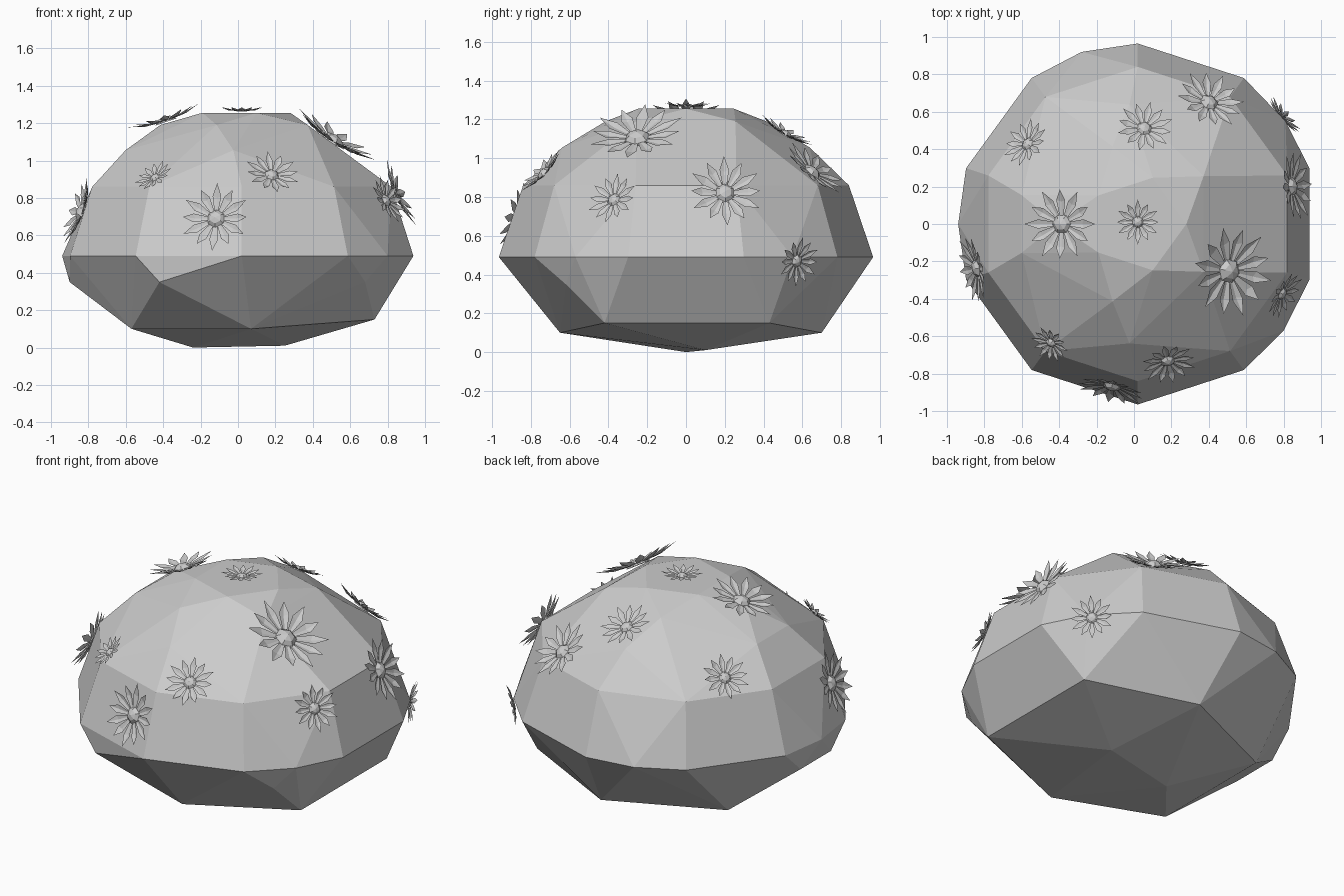
import bpy, bmesh
from math import cos, sin, radians, pi
from mathutils import Vector
from mathutils.bvhtree import BVHTree

if "Cube" in bpy.data.objects:
    bpy.data.objects.remove(bpy.data.objects["Cube"], do_unlink=True)

stone = bpy.data.materials.new("stone grey")
stone.use_nodes = True
grey = (0.6, 0.6, 0.6, 1)
stone.diffuse_color = grey
stone.node_tree.nodes["Principled BSDF"].inputs["Base Color"].default_value = grey

CENTRE = Vector((0.02, 0, 0.49))


def make_object(name, bm):
    mesh = bpy.data.meshes.new(name)
    bm.to_mesh(mesh)
    mesh.materials.append(stone)
    obj = bpy.data.objects.new(name, mesh)
    bpy.context.collection.objects.link(obj)
    return obj


def ring(radius, z, angles):
    return [(CENTRE.x + radius * cos(radians(a)), radius * sin(radians(a)), z) for a in angles]


# Faceted boulder: hull of stacked rings with an uneven underside
points = ring(0.26, 1.255, range(0, 360, 72))
points += ring(0.435, 1.19, range(36, 360, 72))
points += ring(0.64, 1.055, (94, 166, 194, 266))
points += ring(0.84, 0.86, range(18, 360, 36))
points += ring(0.965, 0.49, range(18, 360, 36))
points += [(-0.94, 0, 0.49), (0.8, -0.57, 0.49), (0.81, 0.55, 0.49), (-0.28, 0.92, 0.49)]
points += [(-0.42, -0.81, 0.35), (-0.9, -0.15, 0.35), (-0.9, 0.15, 0.35), (0.68, -0.62, 0.35)]
points += [(0.73, -0.42, 0.15), (0.73, 0.43, 0.15), (0.07, -0.65, 0.1), (0.1, 0.7, 0.1),
           (-0.57, -0.4, 0.1), (-0.57, 0.4, 0.1), (-0.24, 0, 0), (0.25, 0.1, 0.01)]

bm = bmesh.new()
for p in points:
    bm.verts.new(p)
hull = bmesh.ops.convex_hull(bm, input=bm.verts[:])
loose = {g for g in hull["geom_interior"] + hull["geom_unused"] if isinstance(g, bmesh.types.BMVert)}
bmesh.ops.delete(bm, geom=list(loose), context="VERTS")
bmesh.ops.recalc_face_normals(bm, faces=bm.faces[:])
surface = BVHTree.FromBMesh(bm)
make_object("boulder", bm)
bm.free()


# Flower pieces, one unit in radius, facing up
def build_petals(count=12):
    bm = bmesh.new()
    for i in range(count):
        turn = 2 * pi * i / count
        reach = 1 if i % 2 else 0.92

        def at(r, side, z):
            return bm.verts.new((r * cos(turn) - side * sin(turn),
                                 r * sin(turn) + side * cos(turn), z))

        base, fold, tip = at(0.22, 0, 0.04), at(0.6, 0, 0.07), at(reach, 0, 0.2)
        for s in (-1, 1):
            root, edge = at(0.24, s * 0.06, 0.05), at(0.64, s * 0.125, 0.12)
            for corners in ((base, root, edge, fold), (fold, edge, tip)):
                bm.faces.new(corners if s < 0 else corners[::-1])
    return bm


def build_heart():
    bm = bmesh.new()
    bmesh.ops.create_cone(bm, cap_ends=True, segments=6, radius1=0.3, radius2=0.17, depth=0.12)
    bmesh.ops.translate(bm, verts=bm.verts[:], vec=(0, 0, 0.07))
    top = max(bm.faces, key=lambda f: f.calc_center_median().z)
    bmesh.ops.poke(bm, faces=[top], offset=0.05)
    return bm


# Flowers scattered over the boulder: position and radius
flowers = [
    ((-0.38, 0, 1.19), 0.2), ((0.02, 0.01, 1.26), 0.12), ((0.52, -0.25, 1.12), 0.25),
    ((0.06, 0.52, 1.14), 0.155), ((-0.6, 0.45, 0.98), 0.14), ((0.41, 0.67, 0.96), 0.19),
    ((0.82, 0.6, 0.45), 0.13), ((0.88, 0.2, 0.83), 0.195), ((0.8, -0.38, 0.79), 0.14),
    ((0.18, -0.73, 0.92), 0.15), ((-0.45, -0.64, 0.92), 0.11), ((-0.12, -0.87, 0.69), 0.19),
    ((-0.86, -0.24, 0.73), 0.19)]

for n, (place, size) in enumerate(flowers, 1):
    spot, facet, _, _ = surface.find_nearest(Vector(place))
    out = spot - CENTRE
    out.z *= 1.45
    normal = (out.normalized() + facet).normalized()
    for part, build in (("petals", build_petals), ("flower_heart", build_heart)):
        bm = build()
        obj = make_object(f"{part}_{n}", bm)
        bm.free()
        obj.location = spot + normal * 0.005
        obj.rotation_euler = normal.to_track_quat("Z", "Y").to_euler()
        obj.scale = (size, size, size)
